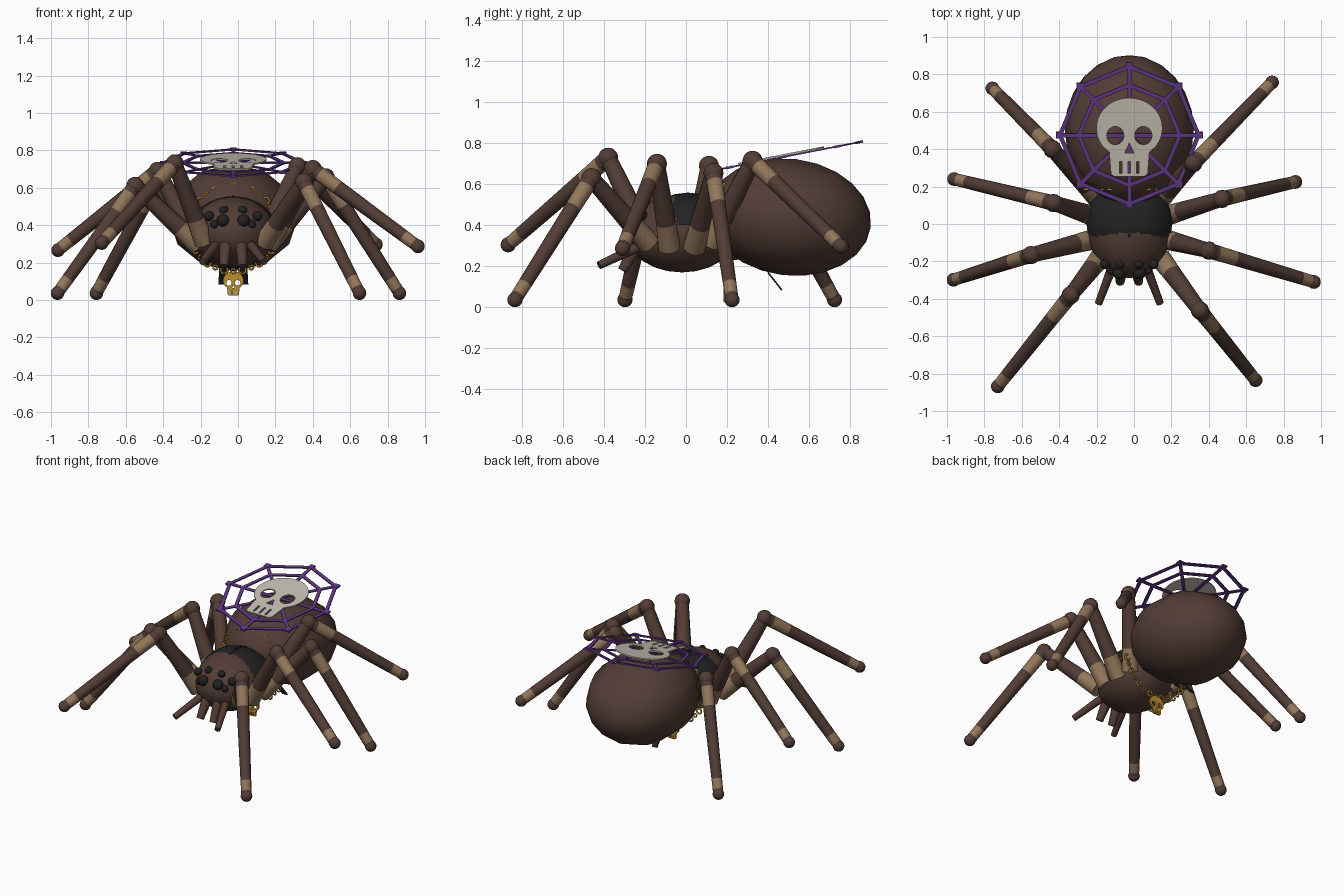
import bpy, bmesh, math
from mathutils import Vector, Matrix

if "Cube" in bpy.data.objects:
    bpy.data.objects.remove(bpy.data.objects["Cube"])

CX = -0.025  # body centre line


def material(name, rgb):
    m = bpy.data.materials.new(name)
    m.diffuse_color = (*rgb, 1)
    m.use_nodes = True
    m.node_tree.nodes["Principled BSDF"].inputs["Base Color"].default_value = m.diffuse_color
    return m


BROWN = material("brown", (0.085, 0.046, 0.036))
TAN = material("tan", (0.29, 0.185, 0.105))
BLACK = material("black", (0.016, 0.016, 0.016))
PURPLE = material("purple", (0.12, 0.04, 0.24))
BONE = material("bone", (0.56, 0.52, 0.44))
GOLD = material("gold", (0.50, 0.27, 0.03))


def finish(bm, name, mats, smooth=True):
    bmesh.ops.recalc_face_normals(bm, faces=bm.faces)
    for f in bm.faces:
        f.smooth = smooth
    me = bpy.data.meshes.new(name)
    bm.to_mesh(me)
    bm.free()
    for m in mats:
        me.materials.append(m)
    ob = bpy.data.objects.new(name, me)
    bpy.context.collection.objects.link(ob)
    return ob


def ball(name, loc, radii, mat, segs=12, rings=8, rot=None, keep=None):
    bm = bmesh.new()
    bmesh.ops.create_uvsphere(bm, u_segments=segs, v_segments=rings, radius=1)
    if keep:
        gone = [f for f in bm.faces if not keep(f.calc_center_median())]
        bmesh.ops.delete(bm, geom=gone, context='FACES')
    m = Matrix.Translation(loc) @ (rot or Matrix()) @ Matrix.Diagonal((*radii, 1))
    bm.transform(m)
    return finish(bm, name, [mat])


def tube(name, a, b, stations, mats, sides=12):
    """Round bar from a to b; stations are (position, radius, material of next part)."""
    a, b = Vector(a), Vector(b)
    q = (b - a).to_track_quat('Z', 'Y')
    bm = bmesh.new()
    rings = []
    for t, r, _ in stations:
        c = a.lerp(b, t)
        rings.append([bm.verts.new(c + q @ Vector((r * math.cos(k * math.tau / sides),
                      r * math.sin(k * math.tau / sides), 0))) for k in range(sides)])
    for i in range(len(rings) - 1):
        for k in range(sides):
            j = (k + 1) % sides
            f = bm.faces.new((rings[i][k], rings[i][j], rings[i + 1][j], rings[i + 1][k]))
            f.material_index = stations[i][2]
    bm.faces.new(rings[0]).material_index = stations[0][2]
    bm.faces.new(rings[-1]).material_index = stations[-2][2]
    ob = finish(bm, name, mats)
    bpy.ops.object.select_all(action='DESELECT')
    ob.select_set(True)
    bpy.context.view_layer.objects.active = ob
    bpy.ops.object.shade_smooth_by_angle(angle=math.radians(45))
    return ob


def bar(bm, a, b, w, h, up):
    """Flat rectangular bar between two points."""
    a, b = Vector(a), Vector(b)
    d = b - a
    x = d.normalized()
    y = up.cross(x).normalized()
    rot = Matrix((x, y, x.cross(y))).transposed().to_4x4()
    m = Matrix.Translation((a + b) / 2) @ rot @ Matrix.Diagonal((d.length, w, h, 1))
    bmesh.ops.create_cube(bm, size=1, matrix=m)


def skull(name, matrix, mat, depth):
    """Flat skull plate with eye, nose and tooth openings, as a filled curve."""
    def arc(cx, cy, rx, ry, a0, a1, n):
        return [(cx + rx * math.cos(math.radians(a0 + (a1 - a0) * i / n)),
                 cy + ry * math.sin(math.radians(a0 + (a1 - a0) * i / n))) for i in range(n + 1)]
    outline = arc(0, .04, .177, .165, -38, 218, 28)
    outline += [(-.107, -.09), (-.098, -.21), (-.08, -.222), (.08, -.222), (.098, -.21), (.107, -.09)]
    loops = [outline, [(0, -.04), (-.025, -.095), (.025, -.095)]]
    for s in (-1, 1):
        loops.append(arc(s * .075, .0, .046, .05, 0, 345, 23))
    for x in (-.045, 0, .045):
        loops.append([(x - .007, -.14), (x + .007, -.14), (x + .007, -.205), (x - .007, -.205)])
    cu = bpy.data.curves.new(name, 'CURVE')
    cu.dimensions = '2D'
    cu.fill_mode = 'BOTH'
    cu.extrude = depth
    for pts in loops:
        sp = cu.splines.new('POLY')
        sp.points.add(len(pts) - 1)
        for p, (x, y) in zip(sp.points, pts):
            p.co = (x, y, 0, 1)
        sp.use_cyclic_u = True
    cu.materials.append(mat)
    ob = bpy.data.objects.new(name, cu)
    bpy.context.collection.objects.link(ob)
    ob.matrix_world = matrix
    bpy.ops.object.select_all(action='DESELECT')
    ob.select_set(True)
    bpy.context.view_layer.objects.active = ob
    bpy.ops.object.convert(target='MESH')


# Body: abdomen, head section and black back shield
along_y = Matrix.Rotation(math.radians(-97), 4, 'X')
ball("abdomen", (CX, .505, .44), (.345, .285, .40), BROWN, 12, 12, along_y)
ball("head_section", (CX, -.02, .36), (.225, .27, .19), BROWN, 20, 12)
ball("back_shield", (CX, .01, .365), (.235, .225, .19), BLACK, 24, 16,
     keep=lambda c: c.z + .25 * c.y > .2)
shield_seam = bmesh.new()
for i in range(6):
    p = [(CX, .01 + .226 * math.sin(a), .365 + .191 * math.cos(a))
         for a in (-.9 + .3 * i, -.6 + .3 * i)]
    bar(shield_seam, *p, .012, .008, Vector((0, 0, 1)))
finish(shield_seam, "shield_seam", [BLACK], False)

# Eyes, feelers, fangs and spinnerets, mirrored
for s, side in ((-1, "left"), (1, "right")):
    for i, (x, y, z, r) in enumerate(((.055, -.262, .425, .034), (.13, -.215, .45, .027),
                                      (.05, -.215, .48, .024), (.10, -.25, .405, .022))):
        ball(f"eye_{side}_{i}", (CX + s * x, y, z), (r, r, r), BLACK, 12, 8)
    tube(f"feeler_{side}", (CX + s * .08, -.2, .31), (CX + s * .165, -.425, .205),
         [(0, .026, 0), (1, .02, 0)], [BROWN], 8)
    tube(f"fang_{side}", (CX + s * .04, -.23, .32), (CX + s * .05, -.31, .18),
         [(0, .036, 0), (1, .024, 0)], [BROWN], 8)
    bm = bmesh.new()
    bar(bm, (CX + s * .055, .40, .17), (CX + s * .06, .467, .085), .04, .008, Vector((0, 1, 1)))
    finish(bm, f"spinneret_{side}", [BLACK], False)

# Legs: hip, knee and foot positions
LEGS = {
    "right_1": ((.14, -.18, .31), (.352, -.462, .63), (.65, -.835, .037)),
    "right_2": ((.16, -.08, .29), (.40, -.142, .70), (.962, -.31, .287)),
    "right_3": ((.16, .04, .29), (.47, .134, .655), (.863, .225, .037)),
    "right_4": ((.13, .12, .31), (.318, .325, .715), (.738, .757, .297)),
    "left_1": ((-.18, -.18, .31), (-.338, -.38, .73), (-.728, -.868, .305)),
    "left_2": ((-.21, -.08, .29), (-.55, -.166, .61), (-.965, -.298, .037)),
    "left_3": ((-.21, .04, .29), (-.43, .112, .69), (-.962, .24, .267)),
    "left_4": ((-.18, .12, .31), (-.436, .40, .63), (-.757, .725, .037)),
}
for n, (hip, knee, foot) in LEGS.items():
    tube(f"upper_leg_{n}", hip, knee,
         [(0, .056, 1), (.3, .05, 0), (1, .04, 0)], [BROWN, TAN])
    tube(f"lower_leg_{n}", knee, foot,
         [(0, .041, 0), (.07, .041, 1), (.24, .039, 0), (.87, .034, 1), (.96, .033, 0), (1, .032, 0)],
         [BROWN, TAN])
    ball(f"knee_{n}", knee, (.049,) * 3, BROWN, 14, 10)
    ball(f"foot_{n}", foot, (.037,) * 3, BROWN, 14, 10)

# Web: two octagon rings, spokes and corner blocks on a tilted plane
tilt = Matrix.Translation((CX, .475, .734)) @ Matrix.Rotation(math.radians(11), 4, 'X')
web = bmesh.new()
UP = Vector((0, 0, 1))


def corner(k, r):
    a = k * math.tau / 8
    return Vector((r * math.sin(a), r * math.cos(a) * 1.01, 0))


for k in range(8):
    bar(web, (0, 0, 0), corner(k, .38), .022, .007, UP)
    for r in (.37, .27):
        bar(web, corner(k, r), corner(k + 1, r), .022, .008, UP)
    c = corner(k, .375)
    bar(web, c - Vector((.018, 0, 0)), c + Vector((.018, 0, 0)), .036, .012, UP)
web.transform(tilt)
finish(web, "web", [PURPLE], False)
skull("web_skull", tilt @ Matrix.Translation((0, 0, .009)), BONE, .004)

# Gold chain round the waist with a pendant
chain = bmesh.new()
LINKS = 30
for i in range(LINKS):
    a = i * math.tau / LINKS
    c = Vector((CX + .235 * math.sin(a), .185, .38 + .225 * math.cos(a)))
    big = i % 2 == 0
    R, r = (.019, .006) if big else (.012, .005)
    ring = []
    for u in range(10):
        p = u * math.tau / 10
        ring.append([chain.verts.new(c + Vector(((R + r * math.cos(v * math.tau / 6)) * math.cos(p),
                     r * math.sin(v * math.tau / 6),
                     (R + r * math.cos(v * math.tau / 6)) * math.sin(p)))) for v in range(6)])
    for u in range(10):
        for v in range(6):
            w, x = (u + 1) % 10, (v + 1) % 6
            chain.faces.new((ring[u][v], ring[w][v], ring[w][x], ring[u][x]))
finish(chain, "waist_chain", [GOLD])
skull("pendant", Matrix.Translation((CX, .19, .092)) @ Matrix.Rotation(math.pi / 2, 4, 'X')
      @ Matrix.Diagonal((.31, .3, 1, 1)), GOLD, .006)
